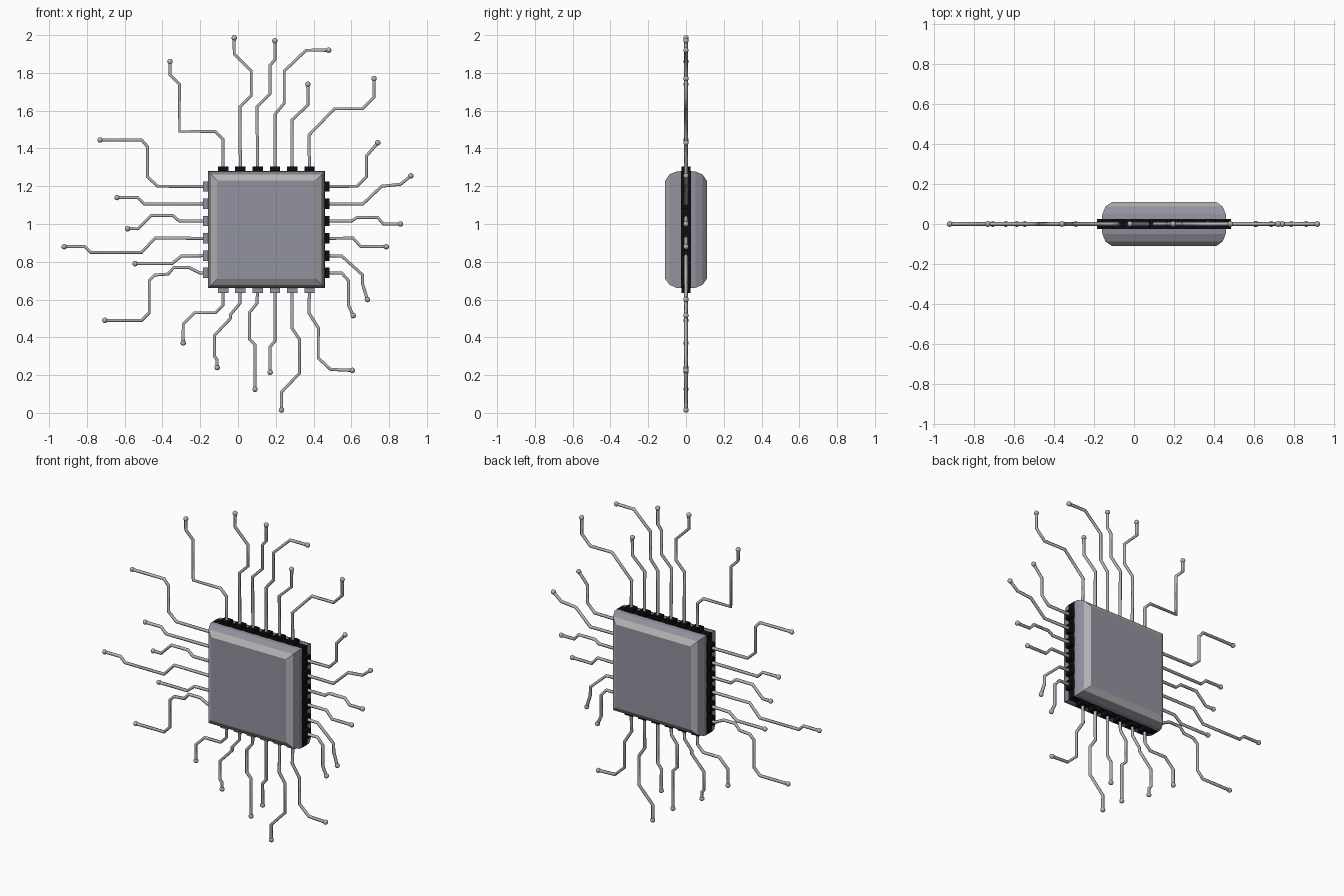
import bpy, bmesh
from mathutils import Vector, Matrix

cube = bpy.data.objects.get("Cube")
if cube:
    bpy.data.objects.remove(cube, do_unlink=True)


def material(name, colour):
    mat = bpy.data.materials.new(name)
    mat.use_nodes = True
    mat.diffuse_color = (*colour, 1)
    mat.node_tree.nodes["Principled BSDF"].inputs["Base Color"].default_value = (*colour, 1)
    return mat


lilac = material("lilac grey", (0.29, 0.29, 0.35))
silver = material("silver grey", (0.46, 0.46, 0.46))
black = material("black", (0.004, 0.004, 0.004))

CX, CZ, HALF, PITCH = 0.15, 0.97, 0.31, 0.0915


def link(name, mesh, mats):
    obj = bpy.data.objects.new(name, mesh)
    bpy.context.collection.objects.link(obj)
    for mat in mats:
        mesh.materials.append(mat)
    return obj


def from_bmesh(name, bm, mats):
    mesh = bpy.data.meshes.new(name)
    bmesh.ops.recalc_face_normals(bm, faces=bm.faces[:])
    bm.to_mesh(mesh)
    bm.free()
    return link(name, mesh, mats)


# Chip body: square rings lofted from front to back, with a black middle band
half_profile = [(0.26, 0.11), (0.292, 0.088), (0.308, 0.05), (HALF, 0.026)]
profile = [(r, -y) for r, y in half_profile] + half_profile[::-1]
bm = bmesh.new()
rings = [[bm.verts.new((CX + sx * r, y, CZ + sz * r))
          for sx, sz in ((-1, -1), (1, -1), (1, 1), (-1, 1))] for r, y in profile]
bm.faces.new(rings[0])
bm.faces.new(rings[-1])
last = len(rings) - 2
for k in range(last + 1):
    for i in range(4):
        j = (i + 1) % 4
        face = bm.faces.new((rings[k][i], rings[k][j], rings[k + 1][j], rings[k + 1][i]))
        face.material_index = 1 if k in (0, last) else 2 if k == last // 2 else 0
from_bmesh("chip_body", bm, [lilac, silver, black])


def pin_row(name, direction, pale_front):
    """Six contact blocks along one edge of the chip."""
    out = Vector(direction)
    along = Vector((abs(out.z), 0, abs(out.x)))
    bm = bmesh.new()
    for i in range(6):
        centre = Vector((CX, 0, CZ)) + out * (HALF + 0.01) + along * (i - 2.5) * PITCH
        size = [0.03 * abs(out[a]) + 0.055 * along[a] for a in range(3)]
        size[1] = 0.05
        bmesh.ops.create_cube(bm, size=1, matrix=Matrix.Translation(centre)
                              @ Matrix.Diagonal((*size, 1)))
    bm.normal_update()
    for face in bm.faces:
        face.material_index = int(pale_front and face.normal.y < -0.9)
    from_bmesh(name, bm, [black, lilac])


def trace_row(name, direction, paths):
    """Bent wires leaving the pins, each ending in a small ball."""
    out = Vector(direction)
    along = Vector((abs(out.z), 0, abs(out.x)))
    curve = bpy.data.curves.new(name, "CURVE")
    curve.dimensions = "3D"
    curve.bevel_depth = 0.0095
    curve.bevel_resolution = 1
    curve.use_fill_caps = True
    balls = bmesh.new()
    for i, path in enumerate(paths):
        start = Vector((CX, 0, CZ)) + out * HALF + along * (i - 2.5) * PITCH
        points = [start] + [Vector((x, 0, z)) for x, z in path]
        spline = curve.splines.new("POLY")
        spline.points.add(len(points) - 1)
        for p, co in zip(spline.points, points):
            p.co = (*co, 1)
        bmesh.ops.create_uvsphere(balls, u_segments=12, v_segments=8, radius=0.0145,
                                  matrix=Matrix.Translation(points[-1]))
    for face in balls.faces:
        face.smooth = True
    from_bmesh(name + "_ends", balls, [silver])
    temp = bpy.data.objects.new("temp", curve)
    bpy.context.collection.objects.link(temp)
    bpy.context.view_layer.update()
    graph = bpy.context.evaluated_depsgraph_get()
    mesh = bpy.data.meshes.new_from_object(temp.evaluated_get(graph))
    bpy.data.objects.remove(temp, do_unlink=True)
    mesh.materials.clear()
    link(name, mesh, [silver])


# Wire routes (x, z), listed left to right or bottom to top
top = [
    [(-.08, 1.45), (-.12, 1.49), (-.31, 1.49), (-.31, 1.74), (-.36, 1.79), (-.36, 1.86)],
    [(.01, 1.62), (.07, 1.68), (.07, 1.81), (-.02, 1.9), (-.02, 1.985)],
    [(.1, 1.62), (.17, 1.69), (.17, 1.84), (.195, 1.87), (.195, 1.97)],
    [(.195, 1.58), (.245, 1.64), (.245, 1.81), (.36, 1.92), (.48, 1.92)],
    [(.285, 1.55), (.37, 1.63), (.37, 1.74)],
    [(.375, 1.47), (.51, 1.61), (.66, 1.61), (.72, 1.67), (.72, 1.77)],
]
bottom = [
    [(-.08, .57), (-.12, .53), (-.23, .53), (-.29, .47), (-.29, .37)],
    [(.01, .58), (-.04, .52), (-.04, .5), (-.125, .41), (-.125, .3), (-.11, .28), (-.11, .24)],
    [(.1, .58), (.06, .53), (.06, .39), (.09, .36), (.09, .125)],
    [(.195, .38), (.17, .35), (.17, .215)],
    [(.285, .45), (.325, .39), (.325, .21), (.23, .11), (.23, .015)],
    [(.375, .53), (.425, .45), (.425, .29), (.49, .23), (.605, .225)],
]
left = [
    [(-.2, .74), (-.26, .77), (-.34, .77), (-.37, .735), (-.44, .73), (-.47, .7),
     (-.47, .53), (-.51, .49), (-.705, .49)],
    [(-.3, .83), (-.35, .79), (-.545, .79)],
    [(-.44, .925), (-.51, .85), (-.78, .85), (-.81, .88), (-.92, .88)],
    [(-.31, 1.015), (-.345, 1.045), (-.46, 1.045), (-.53, .975), (-.585, .975)],
    [(-.495, 1.105), (-.53, 1.14), (-.64, 1.14)],
    [(-.425, 1.2), (-.48, 1.25), (-.48, 1.41), (-.51, 1.445), (-.73, 1.445)],
]
right = [
    [(.55, .74), (.585, .7), (.585, .57), (.61, .515)],
    [(.55, .83), (.66, .73), (.66, .68), (.685, .6)],
    [(.61, .925), (.65, .88), (.785, .88)],
    [(.6, 1.015), (.63, 1.035), (.74, 1.035), (.77, 1), (.86, 1)],
    [(.66, 1.105), (.76, 1.2), (.86, 1.21), (.915, 1.255)],
    [(.63, 1.2), (.68, 1.25), (.68, 1.36), (.74, 1.43)],
]

# Pins and wires on each edge
for side, direction, paths, pale in (
        ("top", (0, 0, 1), top, False), ("bottom", (0, 0, -1), bottom, True),
        ("minus_x", (-1, 0, 0), left, True), ("plus_x", (1, 0, 0), right, False)):
    pin_row(side + "_pins", direction, pale)
    trace_row(side + "_wires", direction, paths)
